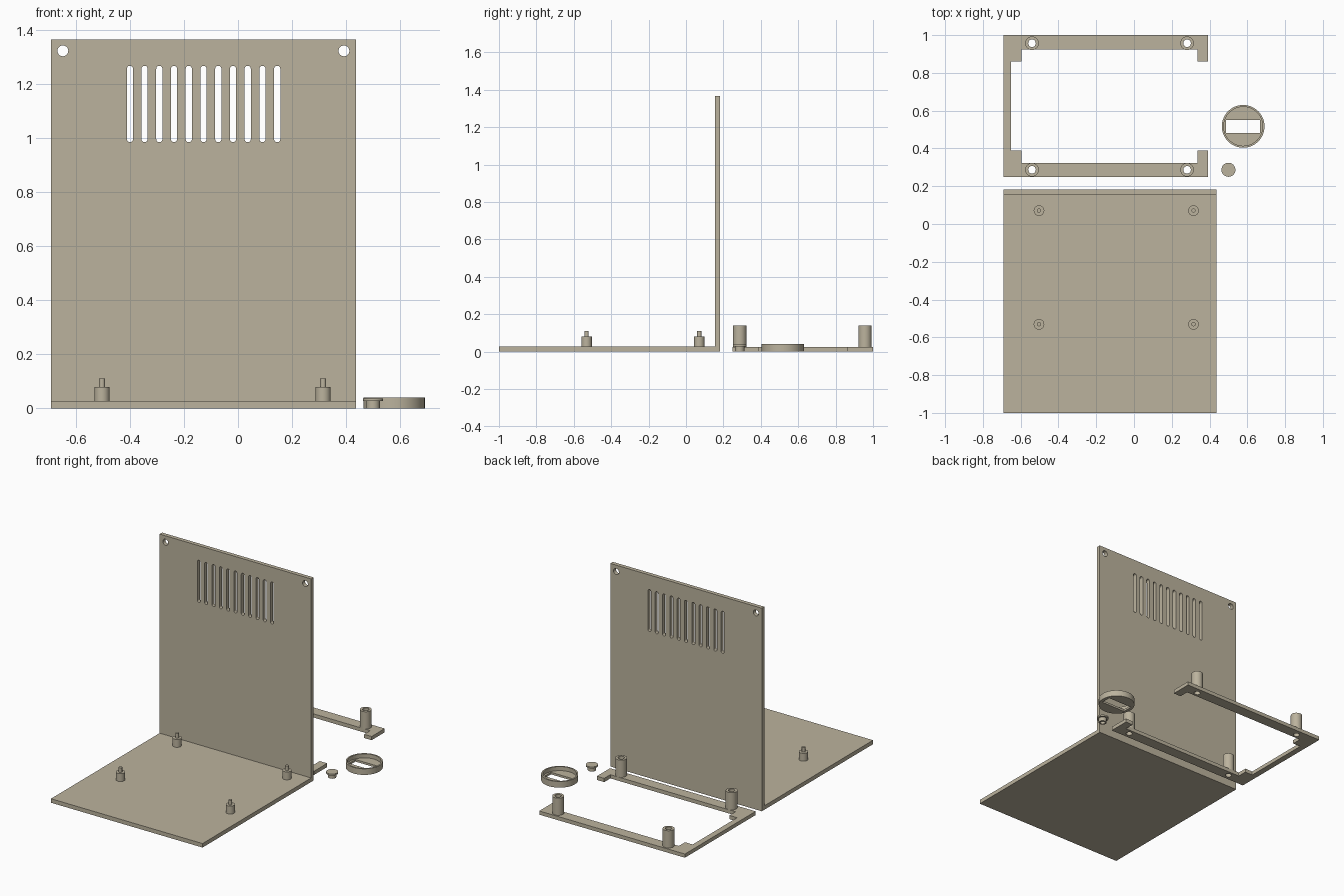
import bpy, bmesh, math

if "Cube" in bpy.data.objects:
    bpy.data.objects.remove(bpy.data.objects["Cube"])

plastic = bpy.data.materials.new("beige_plastic")
plastic.diffuse_color = (0.50, 0.45, 0.34, 1)
plastic.use_nodes = True
plastic.node_tree.nodes["Principled BSDF"].inputs["Base Color"].default_value = plastic.diffuse_color


def rect(x0, x1, y0, y1):
    return [(x0, y0), (x1, y0), (x1, y1), (x0, y1)]


def circle(x, y, r, n=40):
    return [(x + r * math.cos(2 * math.pi * i / n), y + r * math.sin(2 * math.pi * i / n)) for i in range(n)]


def slot(x, y0, y1, r, n=10):
    """Upright slot with round ends."""
    arc = [math.pi * i / n for i in range(n + 1)]
    return ([(x + r * math.cos(a), y1 - r + r * math.sin(a)) for a in arc]
            + [(x - r * math.cos(a), y0 + r - r * math.sin(a)) for a in arc])


def slab(name, loops, z0, z1, upright_y=None):
    """Outline with holes, extruded from z0 to z1; upright_y stands it up as a wall."""
    curve = bpy.data.curves.new(name, 'CURVE')
    curve.dimensions = '2D'
    curve.fill_mode = 'BOTH'
    curve.extrude = (z1 - z0) / 2
    for loop in loops:
        s = curve.splines.new('POLY')
        s.points.add(len(loop) - 1)
        for p, (x, y) in zip(s.points, loop):
            p.co = (x, y, 0, 1)
        s.use_cyclic_u = True
    ob = bpy.data.objects.new(name, curve)
    bpy.context.collection.objects.link(ob)
    bpy.ops.object.select_all(action='DESELECT')
    ob.select_set(True)
    bpy.context.view_layer.objects.active = ob
    bpy.ops.object.convert(target='MESH')
    ob = bpy.context.object
    bm = bmesh.new()
    bm.from_mesh(ob.data)
    bmesh.ops.remove_doubles(bm, verts=bm.verts, dist=1e-5)
    bmesh.ops.recalc_face_normals(bm, faces=bm.faces)
    bm.to_mesh(ob.data)
    bm.free()
    if upright_y is None:
        ob.location.z = (z0 + z1) / 2
    else:
        ob.rotation_euler.x = math.pi / 2
        ob.location.y = upright_y
    ob.data.materials.clear()
    ob.data.materials.append(plastic)
    bpy.ops.object.shade_smooth_by_angle(angle=math.radians(30))
    return ob


T = 0.027  # sheet thickness

# Base plate and vented back wall
slab("base_plate", [rect(-0.692, 0.436, -1, 0.182)], 0, T)
wall = [rect(-0.692, 0.436, T, 1.366)]
wall += [circle(x, 1.323, 0.02) for x in (-0.648, 0.392)]
wall += [slot(-0.4 + i * 0.0545, 0.985, 1.268, 0.0115) for i in range(11)]
slab("back_wall", wall, 0, T, upright_y=0.182 - T / 2)

# Standoffs with locating pins
for x in (-0.503, 0.315):
    for y in (-0.531, 0.071):
        slab("standoff", [circle(x, y, 0.028)], T, 0.08)
        slab("standoff_pin", [circle(x, y, 0.011)], 0.08, 0.111)

# Open bracket frame with hollow posts
posts = [(x, y) for x in (-0.54, 0.281) for y in (0.287, 0.957)]
outline = [(-0.692, 0.248), (0.392, 0.248), (0.392, 0.388), (0.337, 0.388), (0.337, 0.323),
           (-0.595, 0.323), (-0.595, 0.388), (-0.652, 0.388)]
outline += [(x, 1.248 - y) for x, y in reversed(outline)]
slab("bracket_frame", [outline] + [circle(x, y, 0.02) for x, y in posts], 0, 0.025)
for x, y in posts:
    slab("bracket_post", [circle(x, y, 0.036), circle(x, y, 0.02)], 0.025, 0.141)

# Round cap: rim over a slotted floor
cx, cy = 0.578, 0.517
slab("cap_floor", [circle(cx, cy, 0.113, 64), rect(0.488, 0.667, 0.483, 0.551)], 0, 0.014)
slab("cap_rim", [circle(cx, cy, 0.113, 64), circle(cx, cy, 0.103, 64)], 0.014, 0.041)

# Small button: flange on a hollow stem
slab("button_stem", [circle(0.5, 0.287, 0.025), circle(0.5, 0.287, 0.016)], 0, 0.027)
slab("button_flange", [circle(0.5, 0.287, 0.037)], 0.027, 0.037)
